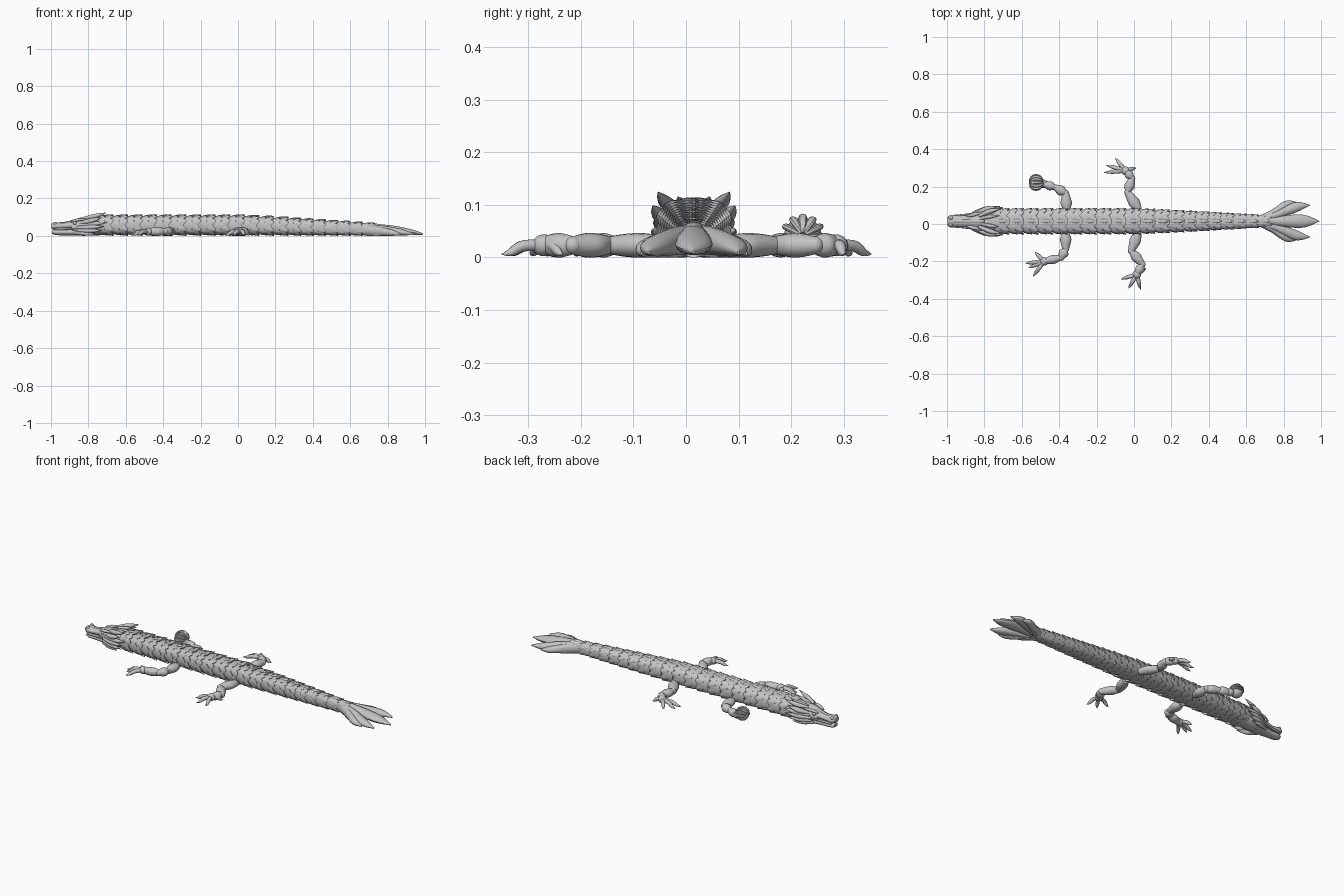
import bpy
from math import sin, cos, pi, radians, copysign
from mathutils import Vector

cube = bpy.data.objects.get("Cube")
if cube:
    bpy.data.objects.remove(cube, do_unlink=True)

grey = bpy.data.materials.new("plain_grey")
grey.use_nodes = True
grey.diffuse_color = (0.55, 0.55, 0.55, 1)
grey.node_tree.nodes["Principled BSDF"].inputs["Base Color"].default_value = (0.55, 0.55, 0.55, 1)

MID = 0.015  # y of the body's centre line


def loft(name, rings, angle=40):
    """Skin closed rings of equal length and cap both ends."""
    n = len(rings[0])
    verts = [p for ring in rings for p in ring]
    faces = [(i * n + j, i * n + (j + 1) % n, (i + 1) * n + (j + 1) % n, (i + 1) * n + j)
             for i in range(len(rings) - 1) for j in range(n)]
    last = (len(rings) - 1) * n
    faces += [tuple(reversed(range(n))), tuple(range(last, last + n))]
    mesh = bpy.data.meshes.new(name)
    mesh.from_pydata(verts, [], faces)
    mesh.materials.append(grey)
    mesh.shade_smooth()
    mesh.set_sharp_from_angle(angle=radians(angle))
    obj = bpy.data.objects.new(name, mesh)
    bpy.context.collection.objects.link(obj)
    return obj


def sample(values, t):
    """Smooth interpolation through a list of vectors, t in 0..1."""
    n = len(values) - 1
    i = min(int(t * n), n - 1)
    f = t * n - i
    a, b, c, d = (Vector(values[min(max(k, 0), n)]) for k in (i - 1, i, i + 1, i + 2))
    return b + (c - a) * f / 2 + (a - b * 2.5 + c * 2 - d / 2) * f * f + (b * 3 - c * 3 + d - a) * f ** 3 / 2


def tube(name, path, sizes, steps=10, sides=12):
    """Elliptical tube; sizes are (half width, half height) along the path."""
    rings = []
    for s in range(steps + 1):
        t = s / steps
        p = sample(path, t)
        d = (sample(path, min(t + .02, 1)) - sample(path, max(t - .02, 0))).normalized()
        side = Vector((-d.y, d.x, 0))
        side = side.normalized() if side.length > .05 else Vector((0, 1, 0))
        up = d.cross(side)
        w, h = (max(v, .001) for v in sample(sizes, t))
        ring = [p + side * w * cos(2 * pi * k / sides) + up * h * sin(2 * pi * k / sides) for k in range(sides)]
        rings.append([(v.x, v.y, max(v.z, 0)) for v in ring])
    return loft(name, rings)


def ball(name, pos, r, squash=1):
    bpy.ops.mesh.primitive_uv_sphere_add(segments=20, ring_count=12, radius=r, location=pos)
    obj = bpy.context.object
    obj.name = name
    obj.scale.z = squash
    obj.data.materials.append(grey)
    obj.data.shade_smooth()
    return obj


# ---- body: overlapping rings with scalloped scales, tapering to the tail
def body_size(x):
    t = min(max(x / .7, 0), 1)
    return .073 - .039 * t ** 1.15, .114 - .044 * t ** 1.1


def body_ring(x, scale, scallop=0, shift=0, count=10):
    ring = []
    sides = count * 6
    for k in range(sides):
        a = 2 * pi * k / sides
        bump = abs(cos(count * a / 2 + shift))
        w, h = body_size(x)
        s = scale * (1 - .05 * (1 - bump) * (scallop > 0))
        y = copysign(abs(cos(a)) ** .72, cos(a)) * w * s
        z = h / 2 + copysign(abs(sin(a)) ** .72, sin(a)) * h / 2 * s
        ring.append((x + scallop * bump, MID + y, max(z, 0)))
    return ring


x = -.745
index = 0
while x < .69:
    pitch = .078 if x < .2 else .066
    index += 1
    for row in range(2):
        a = x + row * pitch * .45
        b = a + pitch * .36
        shift = row * pi / 2
        loft(f"body_segment_{index}_scales_{row + 1}", [
            body_ring(a, .84 + .03 * row), body_ring((a + b) / 2, .93 + .03 * row, .005, shift),
            body_ring(b, .97 + .03 * row, .017, shift),
            body_ring(b - .004, .87, .017, shift)], 30)
    # raised plate along the spine
    top = body_size(x)[1]
    tube(f"spine_plate_{index}", [(x, MID, top - .012), (x + pitch / 2, MID, top - .005), (x + pitch, MID, top - .004)],
         [(.004, .003), (.011, .005), (.003, .003)], 6, 8)
    x += pitch
loft("body_core", [body_ring(v, .8) for v in (-.74, -.3, 0, .25, .5, .72)])

# ---- tail fan: long leaf shaped feathers
feathers = [(.99, .0, .010, .034), (.94, .085, .009, .026), (.87, .100, .008, .020), (.80, .062, .008, .016)]
for i, (tip, out, z, wide) in enumerate(feathers):
    for sgn in ((1, -1) if i else (1,)):
        name = f"tail_feather_{i}" + ("" if not i else "_left" if sgn > 0 else "_right")
        lift = .034 - .004 * i
        tube(name, [(.66, MID, .036), (.66 + (tip - .66) * .4, MID + sgn * out * .45, lift),
                    (.66 + (tip - .66) * .75, MID + sgn * out * .9, lift * .65), (tip, MID + sgn * out, z)],
             [(.022, .03), (wide * .9, .026), (wide, .018), (.002, .004)], 14, 14)
tube("tail_fan_crest", [(.66, MID, .05), (.75, MID, .052), (.92, MID, .026)], [(.02, .02), (.017, .012), (.002, .002)])

# ---- head: skull, snout, jaw and face details
tube("skull", [(-.89, MID, .045), (-.84, MID, .05), (-.78, MID, .052), (-.71, MID, .055)],
     [(.034, .035), (.05, .046), (.058, .05), (.055, .05)], 12, 20)
tube("snout", [(-.998, MID, .052), (-.98, MID, .052), (-.93, MID, .053), (-.87, MID, .06), (-.82, MID, .065)],
     [(.02, .012), (.033, .02), (.029, .017), (.036, .025), (.044, .03)], 14, 20)
tube("lower_jaw", [(-.993, MID, .021), (-.97, MID, .02), (-.91, MID, .02), (-.82, MID, .024)],
     [(.016, .01), (.027, .016), (.03, .018), (.048, .024)], 12, 18)
tube("snout_ridge", [(-.975, MID, .068), (-.92, MID, .07), (-.86, MID, .085), (-.8, MID, .1)],
     [(.007, .004), (.008, .006), (.01, .008), (.008, .006)])

# mane and horns: root x, half width, height, then tip x, half width, height, thickness
spikes = {
    "horn": (-.83, .028, .092, -.705, .068, .124, .013),
    "crown_spike": (-.82, .014, .094, -.72, .03, .115, .010),
    "ear": (-.84, .043, .07, -.73, .078, .098, .014),
    "upper_mane": (-.85, .044, .058, -.70, .074, .072, .013),
    "middle_mane": (-.86, .044, .044, -.715, .079, .05, .013),
    "lower_mane": (-.86, .042, .028, -.725, .076, .028, .013),
    "chin_mane": (-.87, .036, .016, -.755, .066, .008, .012),
}
for side, sgn in (("left", 1), ("right", -1)):
    for part, (x0, y0, z0, x1, y1, z1, r) in spikes.items():
        mid = (x0 * .5 + x1 * .5, MID + sgn * (y0 * .35 + y1 * .65), z0 * .6 + z1 * .4)
        tube(f"{part}_{side}", [(x0, MID + sgn * y0, z0), mid, (x1, MID + sgn * y1, z1)],
             [(r * .6, r * .6), (r, r), (.001, .001)], 10, 10)
    ball(f"eye_{side}", (-.872, MID + sgn * .033, .068), .01)
    ball(f"nostril_{side}", (-.98, MID + sgn * .018, .066), .011, .8)
    tube(f"brow_{side}", [(-.895, MID + sgn * .026, .076), (-.86, MID + sgn * .035, .085), (-.81, MID + sgn * .046, .09)],
         [(.004, .004), (.01, .008), (.004, .004)])
    tube(f"lip_{side}", [(-.98, MID + sgn * .028, .036), (-.93, MID + sgn * .031, .037), (-.86, MID + sgn * .042, .04)],
         [(.005, .005), (.006, .006), (.003, .003)])


# ---- legs: jointed chunky links, a palm and clawed toes
def leg(name, joints, tips):
    pts = [Vector((px, py, .023)) for px, py in joints]
    for i, (a, b) in enumerate(zip(pts, pts[1:])):
        r = .030 - .003 * i
        tube(f"{name}_link_{i + 1}", [a.lerp(b, .04), a.lerp(b, .4), a.lerp(b, .7), b],
             [(r * .55, .018), (r, .023), (r * .85, .022), (r * .6, .017)], 10, 16)
        ball(f"{name}_joint_{i + 1}", b, .017)
    palm = pts[-1]
    ball(f"{name}_palm", palm, .023, .9)
    for i, (tx, ty) in enumerate(tips):
        tip = Vector((tx, ty, .006))
        knuckle = palm.lerp(tip, .5)
        knuckle.z = .022
        tube(f"{name}_toe_{i + 1}", [palm, knuckle, palm.lerp(tip, .78), tip],
             [(.011, .011), (.011, .011), (.008, .008), (.001, .001)], 10, 10)


leg("front_right_leg", [(-.365, -.04), (-.365, -.135), (-.39, -.18), (-.48, -.2)],
    [(-.58, -.21), (-.565, -.235), (-.54, -.28), (-.53, -.15)])
leg("rear_right_leg", [(.025, -.04), (-.015, -.145), (.045, -.215), (.015, -.27)],
    [(-.03, -.345), (.035, -.35), (-.07, -.295), (.065, -.235)])
leg("rear_left_leg", [(.03, .07), (-.035, .17), (-.01, .245), (-.045, .285)],
    [(-.1, .352), (-.15, .315), (-.16, .275), (.01, .30)])
leg("front_left_leg", [(-.36, .07), (-.365, .165), (-.42, .195), (-.485, .215)], [])

# orb gripped by curled claws
orb = Vector((-.525, .222, .04))
ball("orb", orb, .036)
for i in range(7):
    lean = radians(-90 + 30 * i)
    arc = []
    for k in range(7):
        a = radians(10 + 25 * k)
        arc.append(orb + Vector((cos(a), sin(a) * sin(lean), sin(a) * cos(lean))) * .037)
    tube(f"grip_claw_{i + 1}", arc, [(.005, .005), (.008, .006), (.007, .006), (.002, .002)], 14, 8)
